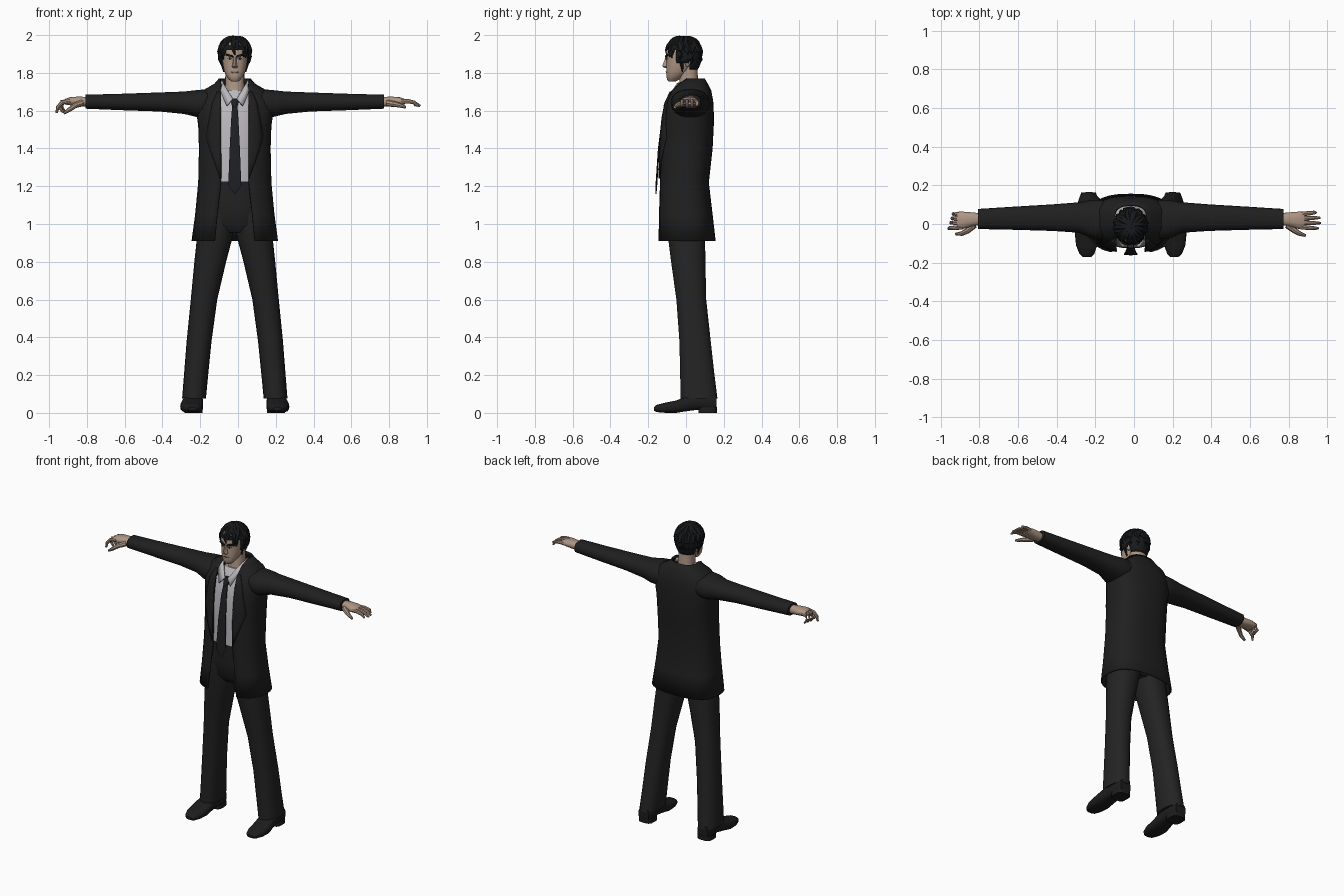
import bpy, bmesh, math, random
from mathutils import Vector

random.seed(4)
AX = -0.017  # body axis


def material(name, r, g, b):
    m = bpy.data.materials.new(name)
    m.diffuse_color = (r, g, b, 1)
    return m


JACKET = material("jacket_black", 0.014, 0.014, 0.014)
PANTS = material("trouser_black", 0.017, 0.017, 0.017)
SHIRT = material("shirt_grey", 0.50, 0.48, 0.51)
TIE = material("tie_black", 0.013, 0.014, 0.016)
SKIN = material("skin", 0.42, 0.30, 0.23)
HAIR = material("hair_black", 0.009, 0.010, 0.011)
SHOE = material("shoe_black", 0.012, 0.012, 0.012)
LIP = material("lip", 0.25, 0.15, 0.12)
EYE = material("eye_white", 0.45, 0.43, 0.41)


def finish(name, bm, mat, thick=0):
    bmesh.ops.recalc_face_normals(bm, faces=bm.faces)
    me = bpy.data.meshes.new(name)
    bm.to_mesh(me)
    bm.free()
    me.materials.append(mat)
    ob = bpy.data.objects.new(name, me)
    bpy.context.collection.objects.link(ob)
    if thick:
        mod = ob.modifiers.new("thickness", "SOLIDIFY")
        mod.thickness = thick
        mod.offset = 0
    return ob


def skin_rings(bm, rings, closed=True, caps=True):
    vs = [[bm.verts.new(p) for p in r] for r in rings]
    n = len(vs[0])
    for a, b in zip(vs, vs[1:]):
        for i in range(n if closed else n - 1):
            j = (i + 1) % n
            bm.faces.new((a[i], a[j], b[j], b[i]))
    if caps:
        bm.faces.new(vs[0])
        bm.faces.new(vs[-1])


def sgnpow(a, p):
    return math.copysign(abs(a) ** p, a)


def loft(name, rings, mat, axis="z", n=18, e=2.3):
    """rings: (position on axis, u min, u max, v min, v max)"""
    out = []
    for t, u0, u1, v0, v1 in rings:
        ring = []
        for i in range(n):
            a = 2 * math.pi * (i + 0.5) / n
            u = (u0 + u1) / 2 + (u1 - u0) / 2 * sgnpow(math.sin(a), 2 / e)
            v = (v0 + v1) / 2 + (v1 - v0) / 2 * sgnpow(math.cos(a), 2 / e)
            ring.append({"z": (u, v, t), "x": (t, u, v), "y": (u, t, v)}[axis])
        out.append(ring)
    bm = bmesh.new()
    skin_rings(bm, out)
    return finish(name, bm, mat)


def body(name, rings, mat, **k):
    """rings: (z, half width, front y, back y) on the body axis"""
    return loft(name, [(z, AX - w, AX + w, f, b) for z, w, f, b in rings], mat, **k)


def tube(bm, pts, radii, n=8):
    pts = [Vector(p) for p in pts]
    rings = []
    for i, p in enumerate(pts):
        d = (pts[min(i + 1, len(pts) - 1)] - pts[max(i - 1, 0)]).normalized()
        q = d.to_track_quat("Z", "Y")
        rings.append([p + q @ Vector((math.cos(2 * math.pi * k / n), math.sin(2 * math.pi * k / n), 0)) * radii[i]
                      for k in range(n)])
    skin_rings(bm, rings)


def plate(name, pts, mat, thick=0.006):
    bm = bmesh.new()
    bm.faces.new([bm.verts.new(p) for p in pts])
    return finish(name, bm, mat, thick)


# Jacket: z, half width, front y, back y, half opening
COAT = [(0.91, .225, -.150, .153, .105), (1.05, .206, -.146, .137, .092), (1.22, .190, -.138, .117, .073),
        (1.40, .186, -.137, .137, .073), (1.52, .190, -.130, .143, .074), (1.59, .200, -.118, .143, .075),
        (1.65, .198, -.105, .140, .075), (1.705, .165, -.078, .130, .074), (1.74, .105, -.050, .112, .072),
        (1.768, .082, -.030, .096, .078)]
E = 2.6
rings = []
for z, w, f, b, o in COAT:
    t0 = math.asin((o / w) ** (E / 2))
    ring = []
    for i in range(29):
        t = t0 + (2 * math.pi - 2 * t0) * i / 28
        ring.append((AX + w * sgnpow(math.sin(t), 2 / E),
                     (f + b) / 2 - (b - f) / 2 * sgnpow(math.cos(t), 2 / E), z))
    rings.append(ring)
bm = bmesh.new()
skin_rings(bm, rings, closed=False, caps=False)
finish("jacket", bm, JACKET, 0.008)


def coat_y(z, x):
    for a, c in zip(COAT, COAT[1:]):
        if a[0] <= z <= c[0]:
            k = (z - a[0]) / (c[0] - a[0])
            _, w, f, b, o = [p + (q - p) * k for p, q in zip(a, c)]
            return (f + b) / 2 - (b - f) / 2 * max(0, 1 - (x / w) ** E) ** (1 / E)


# Shirt and trouser top
body("shirt", [(1.19, .15, -.122, .09), (1.40, .15, -.122, .11), (1.55, .15, -.110, .11),
               (1.62, .13, -.096, .11), (1.67, .09, -.076, .09), (1.71, .068, -.045, .08)], SHIRT, e=E)
body("trouser_hips", [(.955, .10, -.07, .07), (1.0, .155, -.105, .10), (1.1, .165, -.118, .105),
                      (1.225, .158, -.126, .10)], PANTS, e=2.5)

# Tie with knot
body("tie", [(1.16, .004, -.162, -.156), (1.205, .037, -.162, -.152), (1.40, .029, -.149, -.139),
             (1.55, .021, -.130, -.119), (1.625, .015, -.113, -.100)], TIE, n=8)
body("tie_knot", [(1.615, .013, -.118, -.09), (1.655, .023, -.110, -.07), (1.665, .018, -.100, -.07)], TIE, n=8)

# Neck and head
body("neck", [(1.64, .062, -.055, .075), (1.72, .052, -.035, .068), (1.80, .050, -.035, .062),
              (1.84, .050, -.03, .06)], SKIN)
body("head", [(1.755, .020, -.092, -.055), (1.765, .031, -.101, -.035), (1.785, .046, -.104, -.01),
              (1.81, .057, -.104, .02), (1.845, .064, -.104, .045), (1.88, .067, -.103, .06),
              (1.92, .069, -.106, .065), (1.96, .058, -.09, .055), (1.98, .03, -.05, .03)], SKIN, n=22)
body("nose", [(1.826, .010, -.112, -.09), (1.833, .016, -.124, -.09), (1.84, .013, -.126, -.09),
              (1.86, .009, -.117, -.09), (1.885, .008, -.108, -.09)], SKIN, n=10)
body("mouth", [(1.799, .012, -.106, -.09), (1.803, .023, -.107, -.09), (1.808, .016, -.108, -.09)], LIP, n=10)

for s in (-1, 1):
    side = "right" if s < 0 else "left"
    X = lambda d: AX + s * d

    def span(c, r):
        return X(c) - r, X(c) + r

    # Face details
    plate(side + "_eye", [(X(.014), -.1045, 1.874), (X(.028), -.1025, 1.871), (X(.041), -.097, 1.876),
                          (X(.028), -.1025, 1.881)], EYE)
    plate(side + "_iris", [(X(.022), -.1065, 1.872), (X(.031), -.1045, 1.872), (X(.031), -.1045, 1.881),
                           (X(.022), -.1065, 1.881)], HAIR, .004)
    plate(side + "_brow", [(X(.008), -.107, 1.882), (X(.048), -.097, 1.893), (X(.044), -.099, 1.901),
                           (X(.010), -.108, 1.891)], HAIR, .008)
    loft(side + "_ear", [(1.835, *span(.064, .006), .0, .015), (1.85, *span(.068, .009), -.006, .024),
                         (1.88, *span(.071, .010), -.006, .03), (1.89, *span(.07, .005), .0, .025)], SKIN, n=10)

    # Shirt collar wing and jacket lapel
    plate(side + "_collar", [(X(.066), .04, 1.765), (X(.060), -.045, 1.745), (X(.010), -.100, 1.662),
                             (X(.042), -.118, 1.625), (X(.076), -.075, 1.70), (X(.078), .03, 1.735)], SHIRT)
    bm = bmesh.new()
    strip = []
    for z, a, b in ((1.24, .072, .076), (1.34, .072, .112), (1.46, .073, .152), (1.56, .074, .134),
                    (1.64, .074, .118), (1.70, .073, .092)):
        xs = [a + (b - a) * i / 3 for i in range(4)]
        strip.append([(X(x), coat_y(z, x) - .008, z) for x in xs])
    skin_rings(bm, strip, closed=False, caps=False)
    finish(side + "_lapel", bm, JACKET, .006)

    # Sleeve
    loft(side + "_sleeve", [(X(d), *r) for d, *r in (
        (.09, -.05, .11, 1.59, 1.70), (.15, -.08, .125, 1.565, 1.714), (.20, -.075, .125, 1.565, 1.71),
        (.27, -.045, .112, 1.582, 1.702), (.40, -.036, .102, 1.595, 1.697), (.60, -.03, .09, 1.602, 1.69),
        (.79, -.026, .078, 1.61, 1.685))], JACKET, axis="x")

    # Trouser leg
    loft(side + "_trouser_leg", [(z, *span(c, r), f, b) for z, c, r, f, b in (
        (.075, .216, .063, -.03, .168), (.20, .205, .064, -.032, .152), (.38, .189, .066, -.036, .132),
        (.60, .163, .070, -.052, .108), (.80, .130, .084, -.080, .104), (.94, .104, .095, -.098, .102),
        (1.05, .088, .085, -.105, .10), (1.18, .080, .075, -.105, .09))], PANTS)

    # Shoe: upper along y, plus heel block
    loft(side + "_shoe", [(y, *span(c, r), b, t) for y, c, r, b, t in (
        (-.17, .226, .022, .012, .030), (-.155, .227, .038, .004, .043), (-.11, .228, .055, .0, .054),
        (-.05, .228, .061, .0, .066), (.0, .224, .056, .008, .088), (.06, .220, .050, .016, .105),
        (.13, .218, .050, .012, .105), (.162, .218, .038, .014, .095))], SHOE, axis="y", e=2.8)
    loft(side + "_heel", [(z, *span(.218, .048), .065, .164) for z in (0, .03)], SHOE, e=3.5)

    # Hand: palm, then one hand open and the other loosely curled
    loft(side + "_palm", [(X(d), *r) for d, *r in (
        (.77, -.003, .055, 1.62, 1.672), (.82, -.012, .060, 1.622, 1.675), (.87, -.026, .064, 1.628, 1.673),
        (.90, -.024, .062, 1.632, 1.662))], SKIN, axis="x", n=14)
    bm = bmesh.new()
    for i in range(4):
        y0 = -.016 + i * .0225
        if s > 0:
            tip = (.970, .982, .980, .958)[i]
            y1 = -.022 + i * .027
            path = [(.88, y0, 1.650), (.92, (y0 + y1) / 2, 1.650), (.95, y1, 1.643), (tip, y1, 1.624)]
        elif i == 0:
            path = [(.87, y0, 1.652), (.915, -.02, 1.643), (.938, -.021, 1.618), (.943, -.024, 1.588)]
        else:
            r = .935 - i * .006
            path = [(.87, y0, 1.652), (r - .012, y0, 1.645), (r, y0, 1.618), (r - .02, y0, 1.592)]
        tube(bm, [(X(d), y, z) for d, y, z in path], [.0125, .0115, .010, .006])
    if s > 0:
        path = [(.81, -.005, 1.640), (.85, -.035, 1.634), (.875, -.050, 1.628), (.905, -.060, 1.618)]
    else:
        path = [(.81, -.005, 1.640), (.845, -.035, 1.628), (.875, -.050, 1.606), (.905, -.052, 1.586)]
    tube(bm, [(X(d), y, z) for d, y, z in path], [.018, .015, .012, .007])
    finish(side + "_fingers", bm, SKIN)

# Hair: a cap with the face cut out, covered by locks flowing from the crown
C = Vector((AX, -.012, 1.90))


def scalp(phi, a, k):
    h = math.cos(phi) * (.098 if phi < math.pi / 2 else .135)
    return C + Vector((.090 * math.sin(a) * math.sin(phi), -.101 * math.cos(a) * math.sin(phi), h)) * k


bm = bmesh.new()
skin_rings(bm, [[scalp(.08 + 2.2 * j / 14, 2 * math.pi * i / 28, .93) for i in range(28)] for j in range(15)])
low = [f for f in bm.faces if (lambda c: c.z < (1.915 if c.y < -.05 else 1.86 if c.y < .025 else 1.80))
       (f.calc_center_median())]
bmesh.ops.delete(bm, geom=low, context="FACES")
finish("hair_cap", bm, HAIR, .006)

bm = bmesh.new()
for count, share in ((26, 1.0), (18, .62)):
    for i in range(count):
        a = 2 * math.pi * (i + random.uniform(-.25, .25)) / count
        end = 1.52 + .62 * (1 - math.cos(a)) / 2 + .25 * math.sin(a) ** 2 + random.uniform(-.08, .1)
        bend = random.uniform(-.25, .25)
        pts = [scalp(.1 + (end * share - .1) * t / 6, a + bend * (t / 6) ** 2, .90 if share == 1 else .92)
               for t in range(7)]
        tube(bm, pts, [.006, .011, .014, .015, .014, .011, .003], n=6)
for s in (-1, 1):  # sideburns
    tube(bm, [(AX + s * x, y, z) for x, y, z in ((.07, -.03, 1.91), (.067, -.024, 1.86), (.058, -.018, 1.805))],
         [.014, .012, .003], n=6)
finish("hair_locks", bm, HAIR)

# Smooth shading with sharp edges kept
bpy.ops.object.select_all(action="DESELECT")
for ob in bpy.context.scene.objects:
    ob.select_set(True)
    bpy.context.view_layer.objects.active = ob
bpy.ops.object.shade_smooth_by_angle(angle=math.radians(40))
